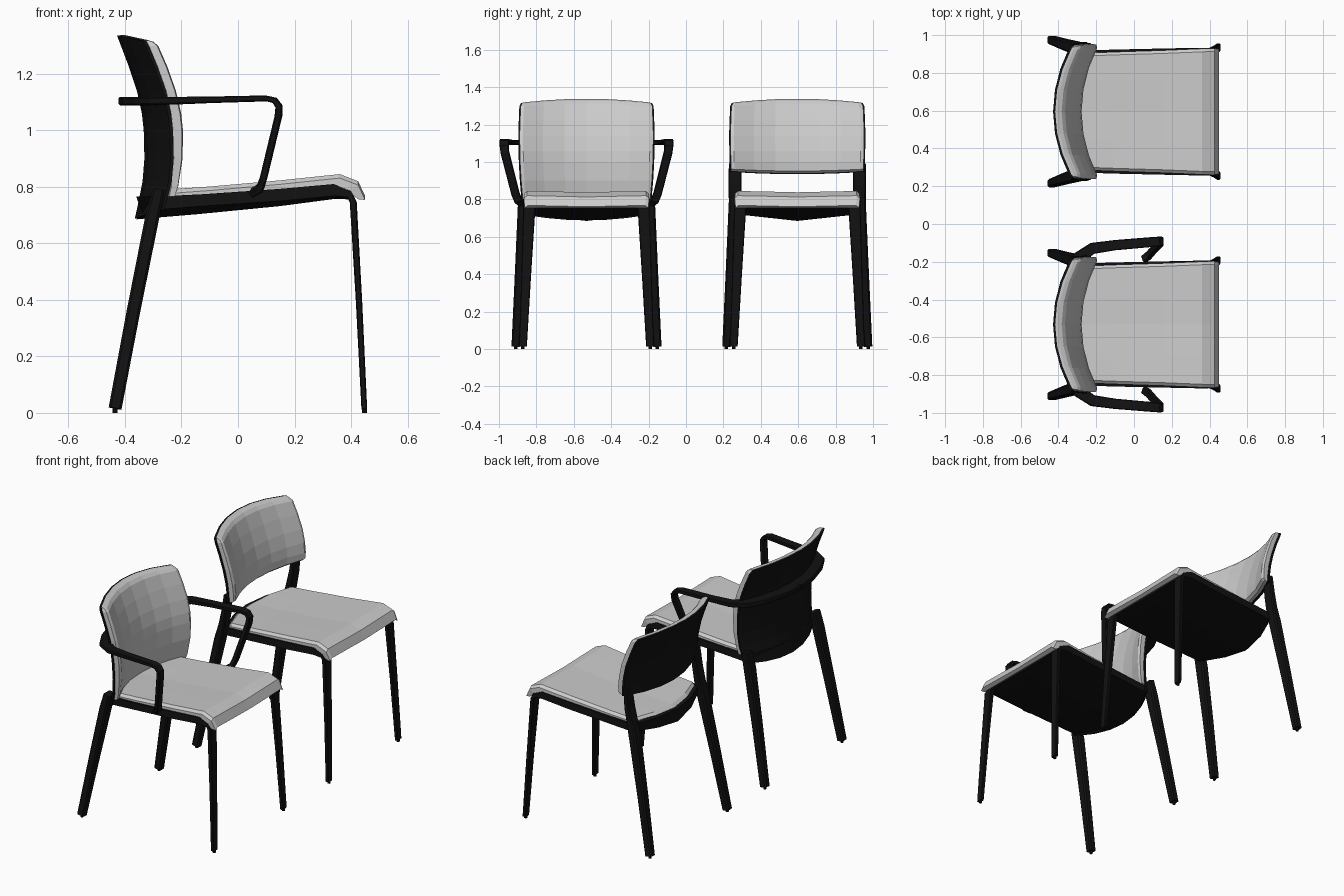
import bpy, bmesh
from mathutils import Vector

if "Cube" in bpy.data.objects:
    bpy.data.objects.remove(bpy.data.objects["Cube"])

black = bpy.data.materials.new("black_plastic")
black.diffuse_color = (0.006, 0.006, 0.006, 1)
black.use_nodes = True
black.node_tree.nodes["Principled BSDF"].inputs["Base Color"].default_value = black.diffuse_color


def loft(name, rings, cy, mat=None, mirror=False):
    """Skin a list of closed rings and cap both ends."""
    bm = bmesh.new()
    vs = [[bm.verts.new(p) for p in r] for r in rings]
    n = len(rings[0])
    for a, b in zip(vs, vs[1:]):
        for i in range(n):
            j = (i + 1) % n
            bm.faces.new((a[i], a[j], b[j], b[i]))
    bm.faces.new(vs[0])
    bm.faces.new(vs[-1])
    bmesh.ops.recalc_face_normals(bm, faces=bm.faces)
    me = bpy.data.meshes.new(name)
    bm.to_mesh(me)
    bm.free()
    ob = bpy.data.objects.new(name, me)
    bpy.context.collection.objects.link(ob)
    ob.location.y = cy
    if mat:
        me.materials.append(mat)
    if mirror:
        m = ob.modifiers.new("mirror", 'MIRROR')
        m.use_axis = (False, True, False)
        m.use_mirror_merge = False
    return ob


def sweep(name, path, side, cy):
    """Sweep a chamfered bar; path rows are x, y, z, half width, half thickness."""
    pts = [Vector(p[:3]) for p in path]
    w = Vector(side)
    rings = []
    for i, p in enumerate(pts):
        t = (pts[min(i + 1, len(pts) - 1)] - pts[max(i - 1, 0)]).normalized()
        w = (w - t * w.dot(t)).normalized()
        h = t.cross(w)
        a, b = path[i][3:]
        c = 0.35 * min(a, b)
        sec = [(a, b - c), (a - c, b), (c - a, b), (-a, b - c),
               (-a, c - b), (c - a, -b), (a - c, -b), (a, c - b)]
        rings.append([p + w * u + h * v for u, v in sec])
    loft(name, rings, cy, black, True)


def lerp(table, z):
    for (z0, v0), (z1, v1) in zip(table, table[1:]):
        if z <= z1:
            return v0 + (v1 - v0) * (z - z0) / (z1 - z0)
    return table[-1][1]


REAR = [(.68, -.367), (.8, -.34), (.88, -.331), (.98, -.332), (1.05, -.338),
        (1.15, -.36), (1.25, -.395), (1.34, -.43)]
HALF = [(.68, .325), (.77, .338), (.95, .354), (1.15, .358), (1.31, .352), (1.34, .342)]
US = [-1, -.95, -.65, -.33, 0, .33, .65, .95, 1]


def back_panel(name, stations, rear, extra, cy, mat=None):
    """Curved back panel; station rows are z, front offset, drop at the sides."""
    rings = []
    for z, front, drop in stations:
        x0, hw = lerp(REAR, z), lerp(HALF, z) + extra
        ring = []
        for off, us in ((front, US), (rear, US[::-1])):
            for u in us:
                soft = .3 * (front - rear) if abs(u) == 1 and off == front else 0
                ring.append((x0 + off - soft + .092 * u * u, u * hw, z - drop * u * u))
        rings.append(ring)
    loft(name, rings, cy, mat)


SU = [-1, -.95, -.5, 0, .5, .95, 1]
CROWN = [-.014, 0, -.003, -.007, -.003, 0, -.014]


def chair(tag, cy, arms):
    # seat cushion: top x, z, bottom x, z, half width, rear bow
    rings = []
    for xt, zt, xb, zb, hw, bow in [
            (-.265, .775, -.265, .757, .305, .075), (-.25, .79, -.25, .76, .31, .07),
            (-.1, .801, -.1, .772, .316, .02), (.15, .823, .15, .79, .324, 0),
            (.36, .845, .34, .806, .333, 0), (.425, .82, .392, .782, .335, 0),
            (.45, .768, .427, .755, .33, 0)]:
        top = [(xt - bow * (1 - u * u), u * hw, zt + c) for u, c in zip(SU, CROWN)]
        bot = [(xb - bow * (1 - u * u), u * hw, zb) for u in SU[::-1]]
        rings.append(top + bot)
    loft(tag + "_seat_cushion", rings, cy)

    # black seat pan with a shallow keel below
    rings = []
    for x, zt, zs, zc, hw, bow in [
            (-.275, .766, .72, .685, .322, .085), (-.12, .774, .732, .703, .328, .025),
            (.15, .793, .75, .732, .334, 0), (.34, .81, .768, .757, .338, 0),
            (.385, .79, .764, .756, .338, 0), (.412, .765, .758, .754, .336, 0)]:
        top = [(x - bow * (1 - u * u), u * hw, zt) for u in SU]
        bot = [(x - bow * (1 - u * u), u * hw, zc + (zs - zc) * abs(u)) for u in SU[::-1]]
        rings.append(top + bot)
    loft(tag + "_seat_pan", rings, cy, black)

    # backrest cushion and shell, full height on the armchair
    top = [(1.31, .053, .012), (1.33, .043, .018), (1.338, .025, .02)]
    mid = [(1.0, .056, 0), (1.06, .056, 0), (1.14, .055, 0), (1.23, .055, .005)]
    low = [(.765, .04, 0), (.8, .045, 0), (.9, .052, 0)] if arms else \
        [(.938, .035, -.012), (.952, .052, -.01)]
    back_panel(tag + "_back_cushion", low + mid + top, .012, 0, cy)
    low = [(.688, .016, -.03), (.74, .016, -.015), (.82, .016, 0), (.9, .016, 0)] if arms else \
        [(.935, .016, -.012)]
    shell = low + [(z, .016, d) for z, f, d in mid] + [(1.31, .016, .012), (1.336, .016, .02)]
    back_panel(tag + "_back_shell", shell, 0, .007, cy, black)

    # legs; the rear ones run up as back posts
    sweep(tag + "_front_legs", [
        (.3, .305, .785, .03, .012), (.36, .305, .79, .031, .012), (.392, .305, .778, .032, .012),
        (.408, .306, .745, .032, .012), (.428, .322, .4, .026, .011),
        (.447, .34, .014, .021, .01)], (0, 1, 0), cy)
    rear = [(-.435, .379, .016, .022, .023), (-.37, .357, .36, .028, .024),
            (-.302, .336, .7, .034, .025), (-.28, .332, .79, .034, .02)]
    if not arms:
        rear += [(-.262, .333, .88, .035, .016), (-.252, .333, .99, .033, .008)]
    sweep(tag + "_rear_legs", rear, (0, 1, 0), cy)
    for x, y in ((-.435, .379), (.447, .34)):
        for s in (-1, 1):
            bpy.ops.mesh.primitive_cylinder_add(vertices=8, radius=.009, depth=.024,
                                                location=(x, cy + s * y, .012))
            bpy.context.object.name = tag + "_glide"
            bpy.context.object.data.materials.append(black)

    # armrest band wrapping behind the back, then dropping to the seat
    if arms:
        sweep(tag + "_armrests", [
            (-.385, 0, 1.103, .038, .015), (-.375, .13, 1.103, .036, .015),
            (-.335, .27, 1.103, .035, .015), (-.29, .355, 1.104, .034, .014),
            (-.22, .403, 1.105, .03, .013), (-.1, .42, 1.108, .027, .011),
            (.1, .437, 1.113, .026, .01), (.13, .44, 1.106, .025, .011),
            (.145, .44, 1.085, .024, .012), (.143, .436, 1.05, .023, .013),
            (.09, .38, .83, .022, .013), (.078, .365, .795, .022, .014),
            (.05, .345, .778, .02, .012)], (-1, 0, 0), cy)


chair("armchair", -.532, True)
chair("side_chair", .595, False)
